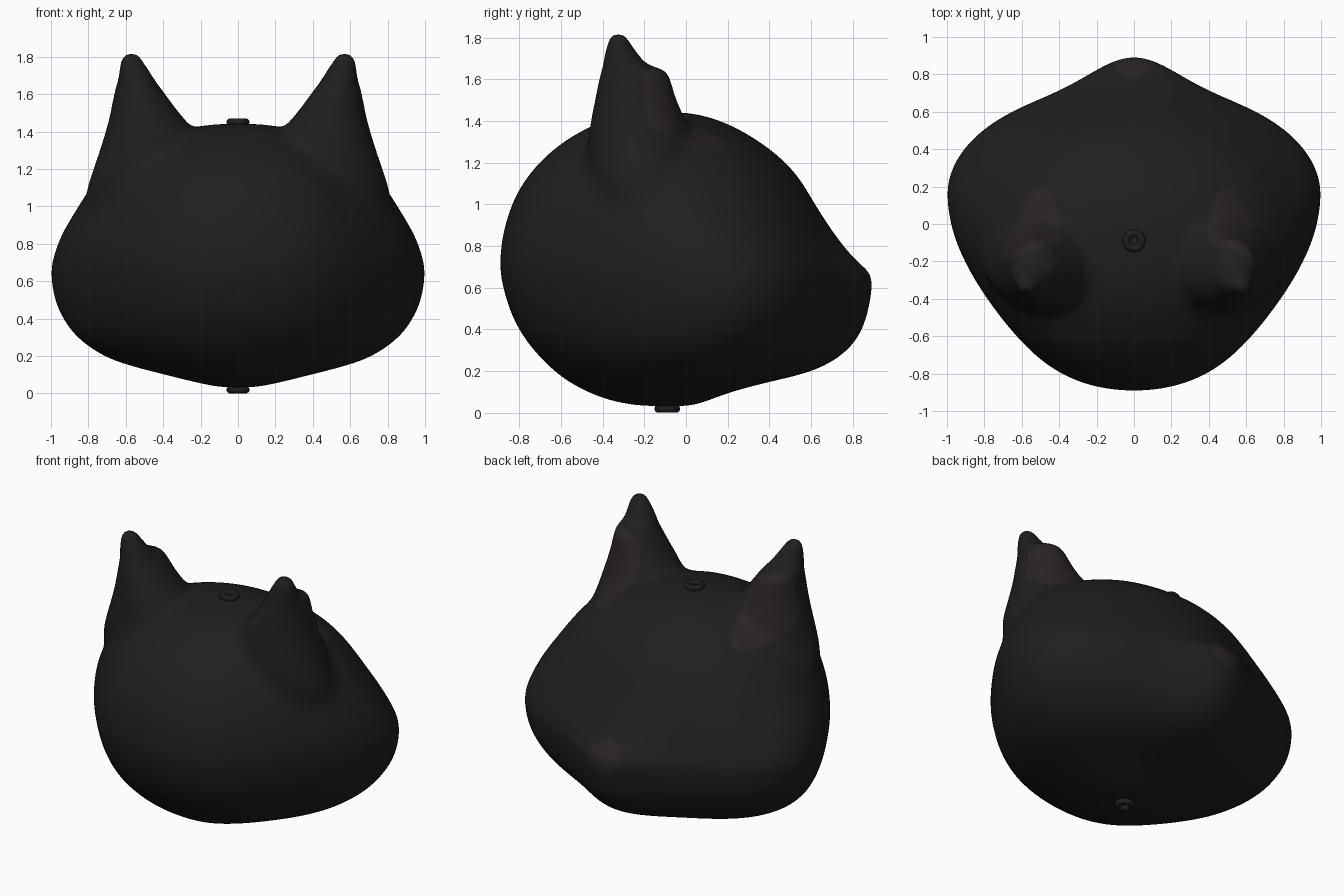
import bpy, bmesh
from math import sin, cos, pi, exp, sqrt

if "Cube" in bpy.data.objects:
    bpy.data.objects.remove(bpy.data.objects["Cube"])

SEG = 48

# head rows: z, front y at centre line, front y of cheeks, half width
HEAD = [
    (.03, .02, .02, .09), (.06, .11, .11, .23), (.10, .21, .21, .39),
    (.15, .40, .37, .59), (.20, .64, .52, .73), (.30, .795, .64, .87),
    (.40, .86, .70, .94), (.50, .89, .73, .985), (.62, .91, .745, 1.003),
    (.68, .895, .74, 1.0), (.73, .82, .72, .99), (.85, .72, .67, .95),
    (1.0, .62, .60, .86), (1.1, .565, .55, .795), (1.2, .485, .48, .715),
    (1.3, .36, .36, .59), (1.38, .22, .22, .44), (1.42, .11, .11, .29),
    (1.443, 0, 0, .11)]

# ear rows: z, inner x, outer x, back y, front y
EAR = [
    (.88, .25, .80, -.33, .12), (1.0, .22, .825, -.42, .09), (1.1, .20, .815, -.46, .06),
    (1.2, .19, .775, -.48, .04), (1.4, .215, .71, -.465, .01), (1.5, .315, .685, -.44, -.045),
    (1.58, .375, .665, -.42, -.07), (1.635, .415, .655, -.41, -.085), (1.655, .43, .648, -.40, -.13),
    (1.67, .44, .643, -.40, -.19), (1.72, .472, .635, -.39, -.23),
    (1.78, .51, .628, -.375, -.27), (1.81, .53, .61, -.36, -.29), (1.818, .55, .59, -.345, -.31)]


def head_ring(row):
    z, yc, yf, w = row
    yw = -.08 + .25 * exp(-((z - .55) / .4) ** 2)             # widest point
    yb = -.135 - .76 * sqrt(1 - ((z - .735) / .71) ** 2)      # round back of skull
    ring = []
    for i in range(SEG):
        t = 2 * pi * i / SEG
        x, s = w * cos(t), sin(t)
        if s < 0:
            x *= 1 - .095 * sin(2 * t) ** 2
            y = yw + (yw - yb) * s
        else:
            y = yw + (yf - yw) * s + (yc - yf) * exp(-(x / .28) ** 2) * s
        ring.append((x, y, z))
    return ring


def ear_ring(row, side):
    z, xi, xo, yb, yf = row
    return [(side * ((xi + xo) / 2 + (xo - xi) / 2 * cos(2 * pi * i / SEG)),
             (yb + yf) / 2 + (yf - yb) / 2 * sin(2 * pi * i / SEG), z) for i in range(SEG)]


def loft(bm, rings):
    loops = [[bm.verts.new(p) for p in r] for r in rings]
    faces = [bm.faces.new((a[i], a[(i + 1) % SEG], b[(i + 1) % SEG], b[i]))
             for a, b in zip(loops, loops[1:]) for i in range(SEG)]
    faces += [bm.faces.new(loops[0][::-1]), bm.faces.new(loops[-1])]
    bmesh.ops.recalc_face_normals(bm, faces=faces)


def material(name, col):
    m = bpy.data.materials.new(name)
    m.diffuse_color = (*col, 1)
    m.use_nodes = True
    m.node_tree.nodes["Principled BSDF"].inputs["Base Color"].default_value = m.diffuse_color
    return m


def soften(ob, iterations, group=""):
    m = ob.modifiers.new("soften", 'SMOOTH')
    m.factor, m.iterations, m.vertex_group = .5, iterations, group
    bpy.ops.object.modifier_apply(modifier="soften")


black = material("black_fur", (.0135, .0135, .0135))
pink = material("dark_pink_skin", (.021, .0165, .017))

# head and both ears as one fused skin
bm = bmesh.new()
loft(bm, [head_ring(r) for r in HEAD])
for side in (1, -1):
    loft(bm, [ear_ring(r, side) for r in EAR])
me = bpy.data.meshes.new("cat_head")
bm.to_mesh(me)
bm.free()
head = bpy.data.objects.new("cat_head", me)
bpy.context.collection.objects.link(head)
bpy.context.view_layer.objects.active = head
head.select_set(True)
m = head.modifiers.new("round", 'SUBSURF')
m.levels = 2
m = head.modifiers.new("fuse", 'REMESH')
m.mode = 'VOXEL'
m.voxel_size = .016
for name in ("round", "fuse"):
    bpy.ops.object.modifier_apply(modifier=name)
soften(head, 7)

# broad blend where the ears grow out of the head
root = head.vertex_groups.new(name="ear_root")
for v in head.data.vertices:
    x, y, z = v.co
    if abs(x) > .12 and z > .85 and -.62 < y < .25:
        fade = min(1, (abs(x) - .12) / .1, (z - .85) / .1, max(0, (1.56 - z) / .1))
        root.add([v.index], fade, 'REPLACE')
soften(head, 70, "ear_root")

# nose tip and inner ears take the pink skin
head.data.materials.clear()
head.data.materials.append(black)
head.data.materials.append(pink)
for p in head.data.polygons:
    c, n = p.center, p.normal
    nose = c.y > .6 and c.x ** 2 + (c.z - .66) ** 2 < .011
    ear = c.y > -.2 and n.y > .2 and ((abs(c.x) - .56) / .17) ** 2 + ((c.z - 1.46) / .2) ** 2 < 1
    p.material_index = 1 if nose or ear else 0
    p.use_smooth = True

# small puckers at crown and base
for name, z in (("crown_pucker", 1.45), ("base_pucker", .02)):
    bpy.ops.mesh.primitive_torus_add(location=(0, -.09, z), major_radius=.042, minor_radius=.02,
                                     major_segments=24, minor_segments=10)
    o = bpy.context.object
    o.name = name
    o.data.materials.append(black)
    bpy.ops.object.shade_smooth()
